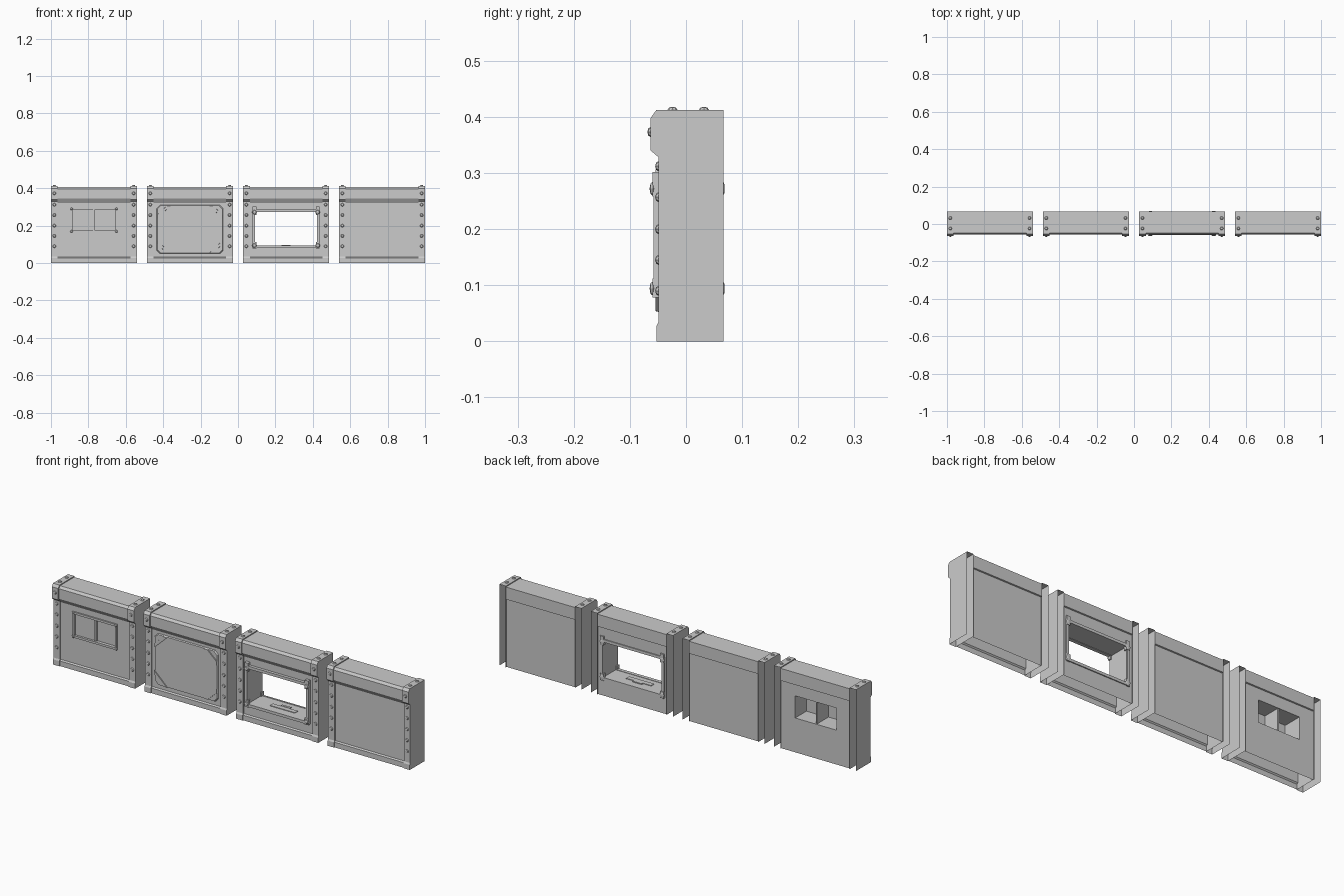
import bpy, bmesh
from mathutils import Matrix, Vector

if "Cube" in bpy.data.objects:
    bpy.data.objects.remove(bpy.data.objects["Cube"])

W, RIB = 0.23, 0.036            # half width of a panel, width of its end ribs
FRONT, BACK = -0.043, 0.060     # front and back skin planes

RIB_PROFILE = [(-.053, 0), (-.053, .026), (-.049, .034), (-.049, .328), (-.063, .340),
               (-.063, .398), (-.053, .412), (.067, .412)]
SILL = [(-.049, 0), (-.049, .026), (FRONT, .032)]
CAP = [(FRONT, .322), (-.057, .344), (-.057, .395), (-.048, .407),
       (.066, .407), (.066, .345), (BACK, .343)]


def face(bm, pts):
    bm.faces.new([bm.verts.new(p) for p in pts])


def sheet(bm, profile, x0, x1):
    """Open profile in y-z swept along x."""
    for (a, b), (c, d) in zip(profile, profile[1:]):
        face(bm, [(x0, a, b), (x1, a, b), (x1, c, d), (x0, c, d)])


def rect(bm, x0, x1, z0, z1, y):
    face(bm, [(x0, y, z0), (x1, y, z0), (x1, y, z1), (x0, y, z1)])


def skin(bm, x0, x1, z0, z1, y, hole=None):
    """Flat wall, with an optional rectangular opening."""
    if not hole:
        return rect(bm, x0, x1, z0, z1, y)
    a, b, c, d = hole
    rect(bm, x0, x1, z0, c, y)
    rect(bm, x0, x1, d, z1, y)
    rect(bm, x0, a, c, d, y)
    rect(bm, b, x1, c, d, y)


def box(bm, x0, x1, y0, y1, z0, z1):
    m = (Matrix.Translation(((x0 + x1) / 2, (y0 + y1) / 2, (z0 + z1) / 2))
         @ Matrix.Diagonal((x1 - x0, y1 - y0, z1 - z0, 1)))
    bmesh.ops.create_cube(bm, size=1, matrix=m)


def frame(bm, outer, t, y0, y1):
    """Four bars around a rectangle."""
    a, b, c, d = outer
    box(bm, a, b, y0, y1, c, c + t)
    box(bm, a, b, y0, y1, d - t, d)
    box(bm, a, a + t, y0, y1, c + t, d - t)
    box(bm, b - t, b, y0, y1, c + t, d - t)


def bolt(bm, loc, r, h, axis):
    """Flattened low-poly dome."""
    s = [r, r, r, 1]
    s['xyz'.index(axis)] = h
    rot = Matrix.Rotation(1.5708, 4, 'X') if axis == 'y' else Matrix()
    bmesh.ops.create_uvsphere(bm, u_segments=8, v_segments=4, radius=1,
                              matrix=Matrix.Translation(loc) @ Matrix.Diagonal(s) @ rot)


def prism(bm, pts, y0, y1, inset=0.0):
    """Polygon in x-z raised from y0 to y1, top optionally inset towards its centre."""
    c = sum((Vector(p) for p in pts), Vector((0, 0))) / len(pts)
    top = []
    for p in pts:
        v = Vector(p) - c
        top.append(c + v * (1 - inset / v.length))
    n = len(pts)
    face(bm, [(p.x, y1, p.y) for p in top])
    for i in range(n):
        j = (i + 1) % n
        face(bm, [(pts[i][0], y0, pts[i][1]), (pts[j][0], y0, pts[j][1]),
                  (top[j].x, y1, top[j].y), (top[i].x, y1, top[i].y)])


def finish(bm, name, cx):
    bmesh.ops.remove_doubles(bm, verts=bm.verts, dist=1e-5)
    bmesh.ops.recalc_face_normals(bm, faces=bm.faces)
    me = bpy.data.meshes.new(name)
    bm.to_mesh(me)
    bm.free()
    ob = bpy.data.objects.new(name, me)
    ob.location.x = cx
    bpy.context.collection.objects.link(ob)


def wall(name, cx, hole=None):
    # hollow centre body: sill, skins and cap, open at the bottom
    bm = bmesh.new()
    i = W - RIB
    sheet(bm, SILL, -i, i)
    sheet(bm, CAP, -i, i)
    skin(bm, -i, i, .032, .322, FRONT, hole)
    skin(bm, -i, i, 0, .343, BACK, hole)
    if hole:  # lining of the opening
        a, b, c, d = hole
        ring = [(a, c), (b, c), (b, d), (a, d)]
        for k in range(4):
            (p, q), (r, s) = ring[k], ring[(k + 1) % 4]
            face(bm, [(p, FRONT, q), (r, FRONT, s), (r, BACK, s), (p, BACK, q)])
    finish(bm, name + "_body", cx)
    # end ribs, open at the back
    for side, sx in (("left", -1), ("right", 1)):
        bm = bmesh.new()
        sheet(bm, RIB_PROFILE, sx * W, sx * i)
        for x in (sx * W, sx * i):
            face(bm, [(x, y, z) for y, z in RIB_PROFILE + [(.067, 0)]])
        finish(bm, f"{name}_{side}_rib", cx)
    # rivets on the ribs
    bm = bmesh.new()
    for sx in (-1, 1):
        x = sx * (W - RIB / 2)
        for z in (.09, .145, .2, .257, .312):
            bolt(bm, (x, -.049, z), .009, .006, 'y')
        bolt(bm, (x, -.063, .373), .009, .006, 'y')
        for y in (-.024, .032):
            bolt(bm, (x, y, .412), .009, .006, 'z')
    finish(bm, name + "_rivets", cx)


# small sliding window panel
cx = -.77
hole = (-.116, .116, .174, .286)
wall("small_window_wall", cx, hole)
bm = bmesh.new()
frame(bm, (-.125, .125, .165, .295), .011, -.05, FRONT + .004)
for x in (-.12, .12):
    for z in (.17, .29):
        bolt(bm, (x, -.05, z), .007, .004, 'y')
finish(bm, "small_window_frame", cx)
bm = bmesh.new()
rect(bm, -.116, 0, .174, .286, -.036)
rect(bm, 0, .116, .174, .286, -.030)
box(bm, -.004, .004, -.042, .055, .174, .286)
finish(bm, "small_window_panes", cx)

# panel with a raised octagonal plate
cx = -.257
wall("plated_wall", cx)


def octagon(hx, hz, c, zc=.18):
    return [(sx * (hx - (c if k else 0)), zc + sz * (hz - (0 if k else c)))
            for sx, sz, ks in ((1, 1, (0, 1)), (-1, 1, (1, 0)), (-1, -1, (0, 1)), (1, -1, (1, 0)))
            for k in ks]


bm = bmesh.new()
prism(bm, octagon(.178, .130, .018), FRONT, -.049, .005)
finish(bm, "raised_plate", cx)
bm = bmesh.new()
for sx in (-1, 1):
    for sz in (-1, 1):
        bar = [(.176, .058), (.176, .078), (.122, .128), (.102, .128)]
        prism(bm, [(sx * x, .18 + sz * z) for x, z in bar], -.047, -.054, .003)
finish(bm, "plate_corner_bars", cx)

# panel with a large open window, framed on both sides
cx = .257
hole = (-.165, .165, .092, .275)
wall("open_window_wall", cx, hole)
for side, y0, y1 in (("front", -.058, -.040), ("back", .057, .065)):
    s = -1 if side == "front" else 1
    outer_y = y0 if s < 0 else y1
    bm = bmesh.new()
    frame(bm, (-.180, .180, .080, .287), .014, y0, y1)
    for x in (-.169, .169):
        # corner clips and bolts
        ya, yb = sorted((outer_y - s * .016, outer_y + s * .002))
        box(bm, x - .010, x + .010, ya, yb, .258, .302)
        box(bm, x - .010, x + .010, ya, yb, .078, .112)
        for z in (.094, .272):
            bolt(bm, (x, outer_y + s * .001, z), .013, .006 if s < 0 else .003, 'y')
    finish(bm, f"open_window_{side}_frame", cx)
bm = bmesh.new()
box(bm, -.07, .07, -.012, .012, .091, .095)
box(bm, -.025, .025, .012, .024, .091, .097)
finish(bm, "window_sill_plates", cx)

# plain panel
wall("plain_wall", .77)
